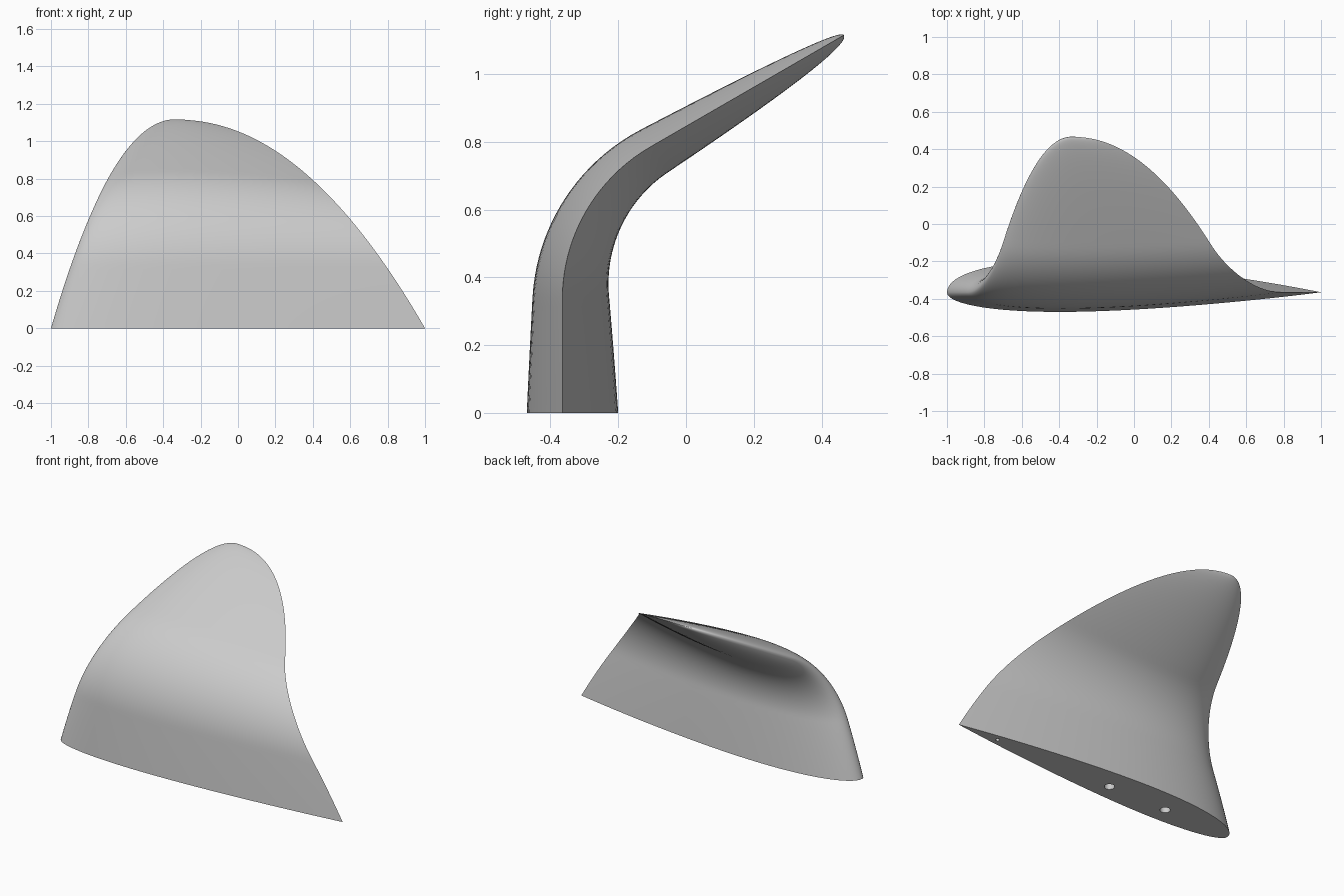
import bpy, bmesh, math
from mathutils import Vector

cube = bpy.data.objects.get("Cube")
if cube:
    bpy.data.objects.remove(cube, do_unlink=True)

HEIGHT, BASE_Y, TIP_X = 1.115, -0.365, -0.33
RADIUS, BEND_Z, BEND = 0.52, 0.335, math.radians(60)
RINGS, SIDE = 72, 40

grey = bpy.data.materials.new("plain grey")
grey.use_nodes = True
colour = (0.6, 0.6, 0.6, 1)
grey.diffuse_color = colour
grey.node_tree.nodes["Principled BSDF"].inputs["Base Color"].default_value = colour


def spine(z):
    """Chord line y and bend angle: upright, then an arc, then a straight lean."""
    cy = BASE_Y + RADIUS
    if z < BEND_Z:
        return BASE_Y, 0.0
    top = BEND_Z + RADIUS * math.sin(BEND)
    if z < top:
        a = math.asin((z - BEND_Z) / RADIUS)
        return cy - RADIUS * math.cos(a), a
    return cy - RADIUS * math.cos(BEND) + (z - top) * math.tan(BEND), BEND


def half_thickness(t):
    """Foil profile, scaled to a peak of one."""
    return 10 * (0.2969 * math.sqrt(t) - 0.126 * t - 0.3516 * t**2
                 + 0.2843 * t**3 - 0.1036 * t**4)


def section(z):
    """One foil ring, square to the spine."""
    y, a = spine(z)
    grow = max(0.0, 1 - z / HEIGHT) ** (1 / 2.07)
    front, chord = TIP_X - 0.67 * grow, 2 * grow
    normal = Vector((0, math.cos(a), -math.sin(a)))
    ring = []
    for i in range(2 * SIDE):
        t = (1 - math.cos(math.pi * i / SIDE)) / 2
        depth = 0.0825 if i < SIDE else -0.0525
        off = 0 if i in (0, SIDE) else depth * half_thickness(t) * chord
        ring.append(Vector((front + chord * t, y, z)) + normal * off)
    return ring


# Fin body: foil rings lofted up the bent spine, closer together at the tip
bm = bmesh.new()
rings = []
for k in range(RINGS):
    z = HEIGHT * (1 - (1 - k / RINGS) ** 2)
    rings.append([bm.verts.new(p) for p in section(z)])
count = 2 * SIDE
for low, high in zip(rings, rings[1:]):
    for i in range(count):
        j = (i + 1) % count
        bm.faces.new((low[i], low[j], high[j], high[i]))
bm.faces.new(rings[0])
tip = bm.verts.new((TIP_X, spine(HEIGHT)[0], HEIGHT))
for i in range(count):
    bm.faces.new((rings[-1][i], rings[-1][(i + 1) % count], tip))
bmesh.ops.recalc_face_normals(bm, faces=bm.faces)
mesh = bpy.data.meshes.new("fin")
bm.to_mesh(mesh)
bm.free()
mesh.materials.append(grey)
fin = bpy.data.objects.new("fin", mesh)
bpy.context.collection.objects.link(fin)

# Mounting holes drilled up into the base
for x, radius in ((-0.53, 0.03), (-0.115, 0.03), (0.72, 0.012)):
    bpy.ops.mesh.primitive_cylinder_add(vertices=24, radius=radius, depth=0.4,
                                        location=(x, BASE_Y + 0.01, 0))
    drill = bpy.context.object
    drill.name = "hole_cutter"
    drill.hide_render = True
    drill.data.materials.append(grey)
    cut = fin.modifiers.new("mounting hole", 'BOOLEAN')
    cut.operation, cut.solver, cut.object = 'DIFFERENCE', 'EXACT', drill
    bpy.context.view_layer.objects.active = fin
    bpy.ops.object.modifier_apply(modifier=cut.name)
    bpy.data.objects.remove(drill, do_unlink=True)

bpy.ops.object.select_all(action='DESELECT')
fin.select_set(True)
bpy.context.view_layer.objects.active = fin
bpy.ops.object.shade_smooth_by_angle(angle=math.radians(40))
